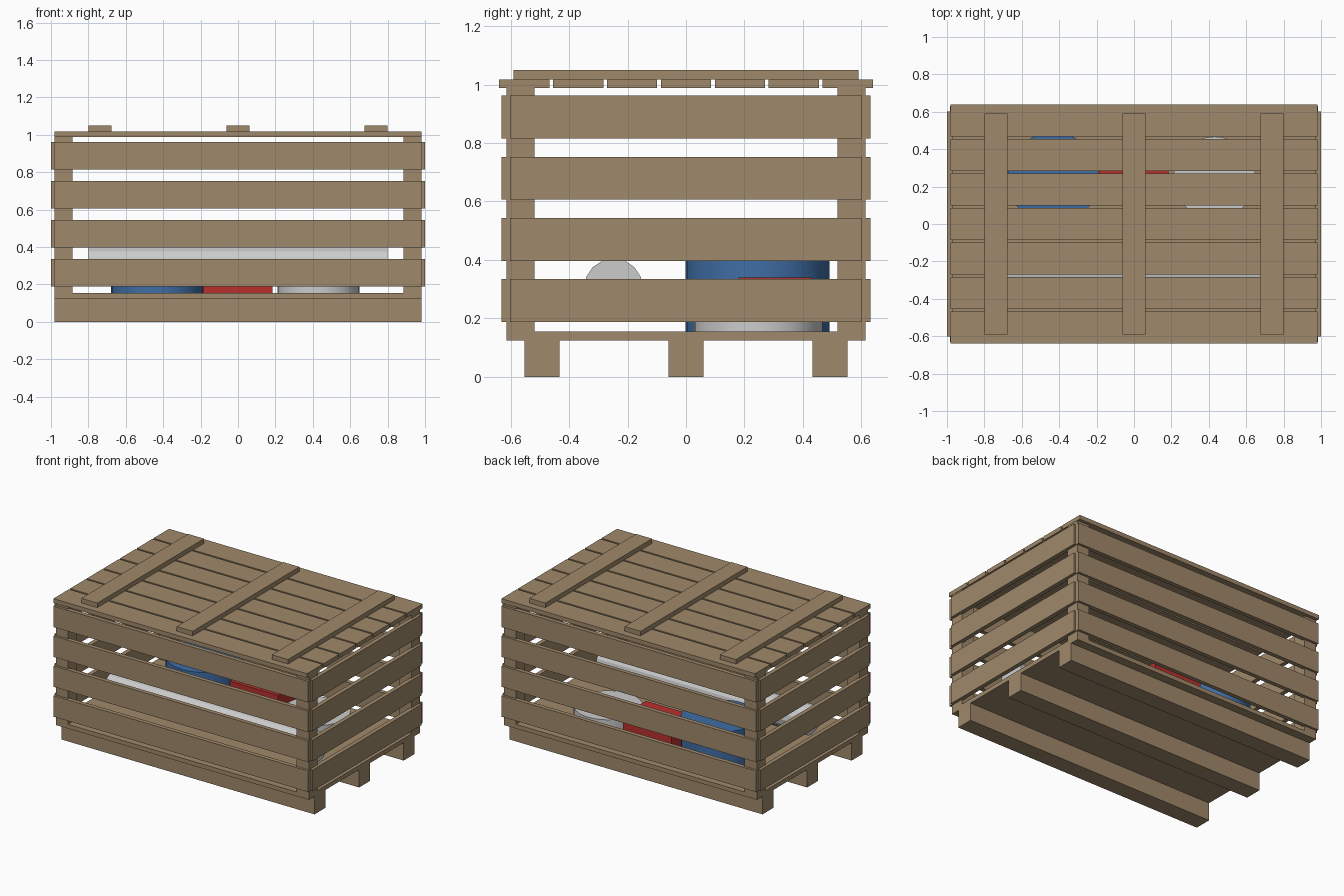
import bpy, math

if "Cube" in bpy.data.objects:
    bpy.data.objects.remove(bpy.data.objects["Cube"])


def material(name, rgb):
    m = bpy.data.materials.new(name)
    m.diffuse_color = (*rgb, 1)
    m.use_nodes = True
    m.node_tree.nodes["Principled BSDF"].inputs["Base Color"].default_value = m.diffuse_color
    return m


wood = material("wood", (0.35, 0.25, 0.145))
blue = material("blue_paint", (0.05, 0.155, 0.38))
red = material("red_paint", (0.48, 0.03, 0.026))


def box(name, x, y, z, mat=wood):
    """Box from (min, max) ranges on each axis."""
    bpy.ops.mesh.primitive_cube_add(size=1, location=[sum(r) / 2 for r in (x, y, z)])
    ob = bpy.context.object
    ob.name = name
    ob.scale = [r[1] - r[0] for r in (x, y, z)]
    bpy.ops.object.transform_apply(location=False, rotation=False, scale=True)
    if mat:
        ob.data.materials.append(mat)
    return ob


def cylinder(name, radius, depth, loc, sides, rot=(0, 0, 0), mat=None):
    bpy.ops.mesh.primitive_cylinder_add(vertices=sides, radius=radius, depth=depth,
                                        location=loc, rotation=rot)
    ob = bpy.context.object
    ob.name = name
    if mat:
        ob.data.materials.append(mat)
    return ob


# Pallet base: three skids and a solid deck
for i, y in enumerate((-0.493, 0, 0.493)):
    box(f"skid_{i + 1}", (-0.98, 0.98), (y - 0.06, y + 0.06), (0, 0.125))
box("deck", (-0.98, 0.98), (-0.615, 0.615), (0.125, 0.155))

# Corner posts
for sx in (-1, 1):
    for sy in (-1, 1):
        px, py = sx * 0.932, sy * 0.567
        box("corner_post", (px - 0.048, px + 0.048), (py - 0.048, py + 0.048), (0.155, 0.988))

# Four rows of side slats
for row in range(4):
    z0 = 0.188 + row * 0.209
    z = (z0, z0 + 0.147)
    for s, long_name, end_name in ((-1, "front_slat", "left_slat"), (1, "back_slat", "right_slat")):
        y, x = s * 0.617, s * 0.985
        box(f"{long_name}_{row + 1}", (-0.985, 0.985), (y - 0.015, y + 0.015), z)
        box(f"{end_name}_{row + 1}", (x - 0.015, x + 0.015), (-0.602, 0.602), z)

# Lid planks and cross battens
for i in range(7):
    y = (i - 3) * 0.1845
    box(f"lid_plank_{i + 1}", (-0.982, 0.982), (y - 0.086, y + 0.086), (0.988, 1.018))
for i, x in enumerate((-0.738, 0, 0.738)):
    box(f"lid_batten_{i + 1}", (x - 0.0625, x + 0.0625), (-0.59, 0.59), (1.018, 1.05))

# Contents: long tube, blue drum, red box, grey drum
cylinder("long_tube", 0.1, 1.6, (0, -0.248, 0.305), 16, (0, math.pi / 2, 0))
drums = [
    cylinder("blue_drum", 0.246, 0.27, (-0.432, 0.245, 0.29), 32, mat=blue),
    cylinder("grey_drum", 0.22, 0.115, (0.43, 0.247, 0.2125), 32),
]
for ob in drums:
    bpy.ops.object.select_all(action='DESELECT')
    ob.select_set(True)
    bpy.context.view_layer.objects.active = ob
    bpy.ops.object.shade_smooth_by_angle()
box("red_box", (-0.187, 0.185), (0.18, 0.43), (0.155, 0.34), red)
